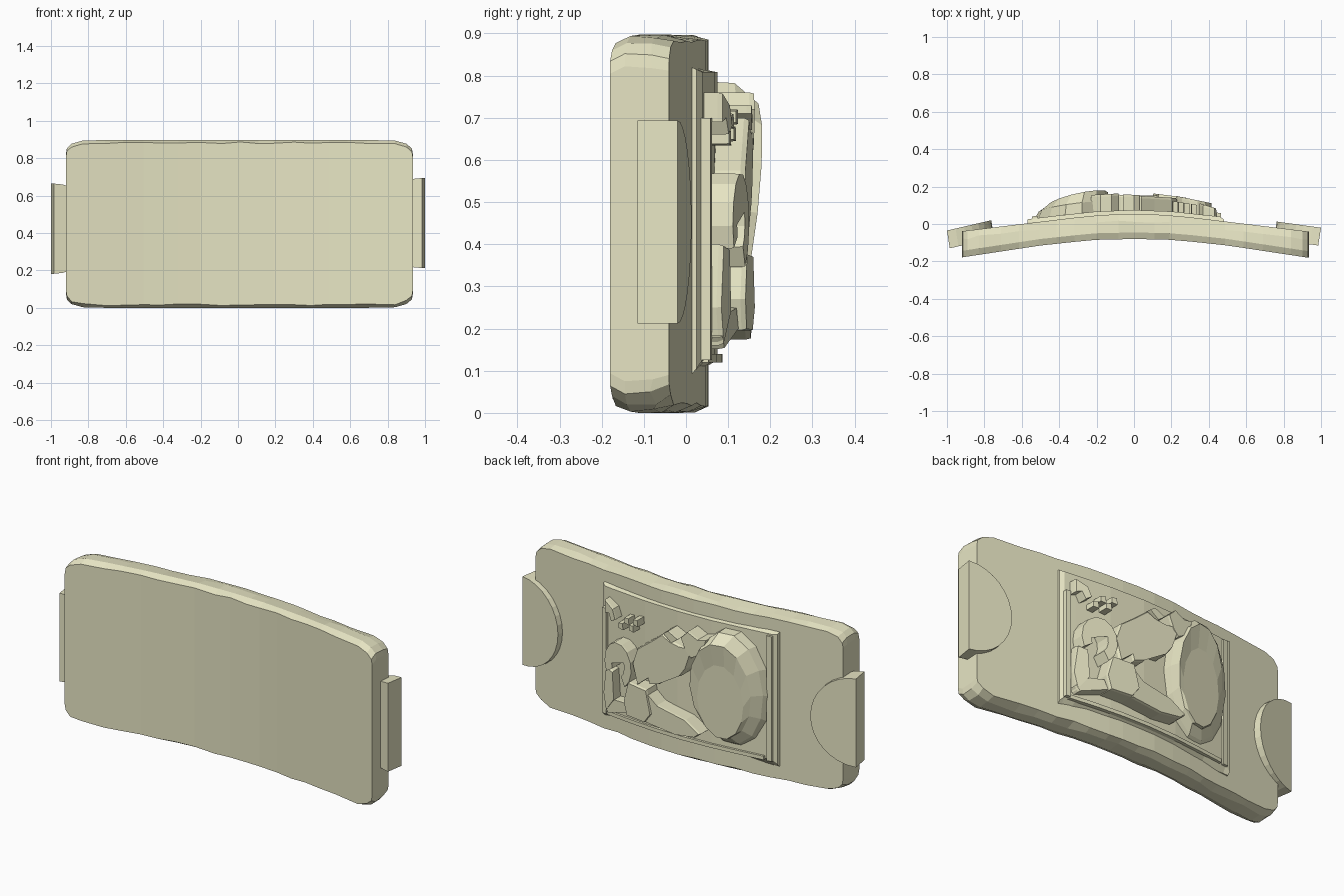
import bpy, bmesh, math, random

if "Cube" in bpy.data.objects:
    bpy.data.objects.remove(bpy.data.objects["Cube"])

random.seed(4)
stone = bpy.data.materials.new("stone")
stone.diffuse_color = (.8, .785, .55, 1)
stone.use_nodes = True
stone.node_tree.nodes["Principled BSDF"].inputs["Base Color"].default_value = stone.diffuse_color


def interp(pts, x):
    if x <= pts[0][0]:
        return pts[0][1]
    for (x0, y0), (x1, y1) in zip(pts, pts[1:]):
        if x <= x1:
            return y0 + (y1 - y0) * (x - x0) / (x1 - x0)
    return pts[-1][1]


def back(x):
    return interp([(.08, .053), (.25, .042), (.5, .012), (.93, -.04)], abs(x))


def front(x):
    return interp([(0, -.08), (.22, -.085), (.5, -.115), (.93, -.18)], abs(x))


def floor(x):
    return back(x) + .022


def relief(x):
    return interp([(-.57, .05), (-.4, .13), (-.15, .16), (.15, .152),
                   (.35, .12), (.47, .085)], x)


def loft(name, rings):
    """Closed solid through rings with equal point counts."""
    n = len(rings[0])
    bm = bmesh.new()
    rows = [[bm.verts.new(p) for p in r] for r in rings]
    bm.faces.new(rows[0])
    bm.faces.new(rows[-1][::-1])
    for a, b in zip(rows, rows[1:]):
        for i in range(n):
            j = (i + 1) % n
            bm.faces.new((a[i], b[i], b[j], a[j]))
    bmesh.ops.triangulate(bm, faces=[f for f in bm.faces if len(f.verts) > 4])
    bmesh.ops.recalc_face_normals(bm, faces=bm.faces)
    me = bpy.data.meshes.new(name)
    bm.to_mesh(me)
    bm.free()
    me.materials.append(stone)
    ob = bpy.data.objects.new(name, me)
    bpy.context.collection.objects.link(ob)


# Bowed stone slab with worn edges
cols = [(-.92, .075), (-.915, .045), (-.89, .02), (-.83, .003)]
cols += [(-.7 + .1 * i + random.uniform(-.02, .02), 0) for i in range(15)]
cols += [(.84, .003), (.9, .02), (.93, .045), (.935, .075)]
rings = []
for x, c in cols:
    f, b = front(x), back(x)
    w = lambda: random.uniform(0, .009)
    lo, hi = c, .897 - c
    rings.append([(x, f, lo + .012 + w()), (x, f + .035, lo),
                  (x, b - .03 - 2 * w(), lo + w()), (x, b, lo + .015 + w()),
                  (x, b, hi - .01 - w()), (x, b - .03 - 2 * w(), hi - w()),
                  (x, f + .035, hi), (x, f, hi - .01 - w())])
loft("slab", rings)


# Half-disc clamps at both ends
def clamp(name, s, zc, y_out, y_in, xo):
    rings = []
    for depth, dx in ((0, 0), (.095, -.015)):
        ring = []
        for i in range(17):
            a = math.pi * i / 16 - math.pi / 2
            u = math.cos(a)
            ring.append((s * (xo + dx - .237 * u), y_out + (y_in - y_out) * u - depth,
                         zc + .241 * math.sin(a)))
        rings.append(ring)
    loft(name, rings)


clamp("left_clamp", -1, .423, -.035, .02, 1.0)
clamp("right_clamp", 1, .453, -.02, .013, 1.0)

# Tapered relief panel following the bow
rings = []
for x in [-.57, -.54, -.4, -.2, 0, .2, .4, .46, .48]:
    edge = x in (-.57, .48)
    y = .025 if edge else floor(x)
    rings.append([(x, -.03, .09), (x, .012, .09), (x, y, .105 if edge else .125),
                  (x, y, .815 if edge else .808), (x, .012, .82), (x, -.03, .82)])
loft("relief_panel", rings)


# Raised flat-topped shapes with slightly tapered sides
def raised(name, pts, rise=0.0, taper=.96):
    xs = [p[0] for p in pts]
    x0, x1 = min(xs), max(xs)
    cx, cz = sum(xs) / len(pts), sum(p[1] for p in pts) / len(pts)

    def top(x):
        t = (x - x0) / (x1 - x0)
        return relief(x0) * (1 - t) + relief(x1) * t + rise

    loft(name, [[(x, floor(x) - .02, z) for x, z in pts],
                [(x, top(x) - .012, z) for x, z in pts],
                [(cx + (x - cx) * taper, top(x), cz + (z - cz) * taper) for x, z in pts]])


raised("animal_body", [(.23, .486), (.2, .575), (.11, .643), (.04, .70),
       (-.01, .676), (-.07, .666), (-.15, .673), (-.11, .554), (-.07, .5),
       (.03, .49), (.06, .42), (.12, .40), (.13, .433), (.2, .376)])
raised("haunch", [(.25, .38), (.13, .374), (.1, .25), (.14, .194), (.26, .196),
       (.28, .27)], .01)
raised("lower_body", [(.14, .36), (.07, .304), (-.1, .27), (-.19, .215),
       (-.16, .19), (-.04, .174), (.14, .194)])
raised("hind_foot", [(.28, .25), (.26, .2), (.41, .152), (.43, .18), (.36, .24)], -.01)
raised("animal_head", [(-.08, .72), (-.12, .76), (-.18, .73), (-.23, .74),
       (-.21, .66), (-.14, .62), (-.11, .65)], .005)
raised("animal_ear", [(.0, .73), (.03, .71), (-.02, .67), (-.06, .70)])
raised("scroll_top", [(.43, .76), (.37, .73), (.35, .68), (.38, .66),
       (.4, .7), (.43, .69)], -.01)
for i, (x, z) in enumerate([(.32, .65), (.28, .69), (.25, .66), (.22, .70)]):
    raised(f"scroll_bead_{i}", [(x - .016, z - .016), (x + .016, z - .012),
           (x + .016, z + .016), (x - .012, z + .02)], -.02)

# Curled tail
arc, inner = [], []
for i in range(11):
    a = math.radians(-30 + 27 * i)
    arc.append((.32 + .095 * math.cos(a), .45 + .12 * math.sin(a)))
    inner.append((.32 + .045 * math.cos(a), .45 + .065 * math.sin(a)))
raised("curled_tail", arc + inner[::-1], .01, .99)
raised("tail_stem", [(.42, .4), (.37, .39), (.36, .24), (.42, .16), (.44, .25)], -.01)

# Domed shield with flat oval face
rings = []
for cx, cz, rx, rz, y, tx, tz in ((-.325, .47, .205, .325, .03, 0, 0),
                                  (-.32, .48, .19, .31, .09, .025, .02),
                                  (-.30, .475, .16, .265, .135, .035, .03),
                                  (-.30, .415, .125, .205, .135, .02, .01)):
    ring = []
    for i in range(14):
        u, v = math.cos(math.tau * i / 14), math.sin(math.tau * i / 14)
        ring.append((cx + rx * u, y + tx * u + tz * v, cz + rz * v))
    rings.append(ring)
loft("domed_shield", rings)


# Narrow frame strips
def strip(name, x0, x1, z0, z1, h):
    rings = []
    for i in range(7):
        x = x0 + (x1 - x0) * i / 6
        y = floor(x)
        rings.append([(x, y - .02, z0), (x, y + h, z0), (x, y + h, z1), (x, y - .02, z1)])
    loft(name, rings)


strip("frame_left", -.545, -.515, .12, .8, .012)
strip("frame_right", .44, .465, .125, .7, .02)
strip("frame_bottom", -.5, .44, .12, .14, .012)
